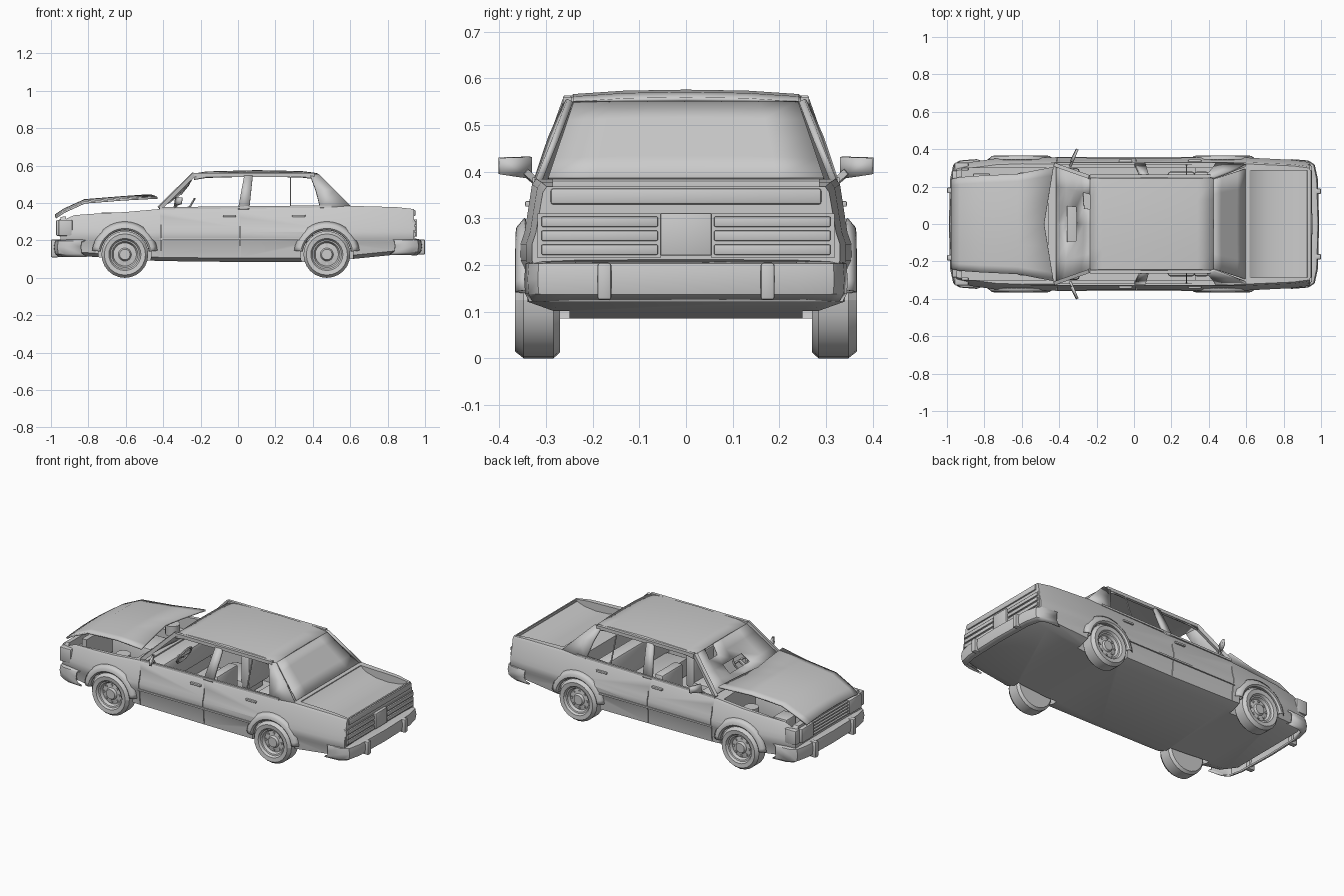
import bpy, bmesh, math
from mathutils import Vector, Matrix

cube = bpy.data.objects.get("Cube")
if cube:
    bpy.data.objects.remove(cube)

tone = (0.6, 0.6, 0.6, 1)
grey = bpy.data.materials.new("plain_grey")
grey.use_nodes = True
grey.diffuse_color = tone
grey.node_tree.nodes["Principled BSDF"].inputs["Base Color"].default_value = tone
parts = []
SIDES = (("near", -1), ("far", 1))
AXLES = (("front", -0.605), ("rear", 0.475))

def finish(name, bm, thick=0):
    bmesh.ops.recalc_face_normals(bm, faces=bm.faces)
    mesh = bpy.data.meshes.new(name)
    bm.to_mesh(mesh)
    bm.free()
    ob = bpy.data.objects.new(name, mesh)
    mesh.materials.append(grey)
    bpy.context.collection.objects.link(ob)
    if thick:
        mod = ob.modifiers.new("sheet", 'SOLIDIFY')
        mod.thickness, mod.offset = thick, 0
    parts.append(ob)
    return ob

# Sheet over rows of points
def grid(name, rows, thick=0, wrap=False, caps=False, skip=()):
    bm = bmesh.new()
    vs = [[bm.verts.new(p) for p in row] for row in rows]
    n = len(rows[0])
    for i in range(len(rows) - 1):
        for j in range(n if wrap else n - 1):
            if (i, j) not in skip:
                k = (j + 1) % n
                bm.faces.new((vs[i][j], vs[i][k], vs[i + 1][k], vs[i + 1][j]))
    if caps:
        bm.faces.new(vs[0])
        bm.faces.new(vs[-1])
    return finish(name, bm, thick)

def box(name, xs, ys, zs, bevel=0):
    bm = bmesh.new()
    lo, hi = Vector((xs[0], ys[0], zs[0])), Vector((xs[1], ys[1], zs[1]))
    mat = Matrix.Translation((lo + hi) / 2) @ Matrix.Diagonal((*(hi - lo), 1))
    bmesh.ops.create_cube(bm, size=1, matrix=mat)
    if bevel:
        bmesh.ops.bevel(bm, geom=bm.edges[:], offset=bevel, segments=2, affect='EDGES', profile=0.5)
    return finish(name, bm)

# Prism from p to q, square or round
def bar(name, p, q, w, d, sides=4):
    p, q = Vector(p), Vector(q)
    bm = bmesh.new()
    r = .5 / math.cos(math.pi / sides)
    mat = (Matrix.Translation((p + q) / 2) @ (q - p).to_track_quat('Z', 'Y').to_matrix().to_4x4()
           @ Matrix.Diagonal((w, d, (q - p).length, 1)) @ Matrix.Rotation(math.pi / sides, 4, 'Z'))
    bmesh.ops.create_cone(bm, cap_ends=True, segments=sides, radius1=r, radius2=r, depth=1, matrix=mat)
    return finish(name, bm)

# Sweep of (radius, y) points around an axle
def arc(profile, cx, s, a0, a1, n):
    return [[(cx + r * math.cos(a), s * y, 0.125 + r * math.sin(a)) for r, y in profile]
            for a in (a0 + (a1 - a0) * i / n for i in range(n + 1))]

def cut(target, cutter):
    mod = target.modifiers.new("cut", 'BOOLEAN')
    mod.operation, mod.solver, mod.object = 'DIFFERENCE', 'EXACT', cutter
    bpy.context.view_layer.objects.active = target
    bpy.ops.object.modifier_apply(modifier=mod.name)
    parts.remove(cutter)
    bpy.data.objects.remove(cutter)

# Lower body lofted along its length: x, half width, top, bottom
stations = [(-.95, .315, .325, .15), (-.88, .33, .335, .12), (-.74, .35, .345, .11),
            (-.6, .356, .352, .10), (-.42, .355, .368, .09), (0, .353, .372, .085),
            (.42, .355, .38, .085), (.6, .355, .385, .10), (.85, .343, .378, .125), (.94, .33, .368, .14)]
rows = []
for x, w, t, b in stations:
    half = [(.8 * w, b), (.96 * w, b + .02), (.975 * w, .19), (w, .21), (w, .245),
            (.975 * w, .27), (.93 * w, t - .012), (.905 * w, t)]
    rows.append([(x, y, z) for y, z in half] + [(x, -y, z) for y, z in reversed(half)])
body = grid("lower_body", rows, wrap=True, caps=True)

# Wheel wells, door seams, cabin, engine bay and sunken boot lid
for side, s in SIDES:
    for end, cx in AXLES:
        cut(body, bar("well", (cx, s * .25, .125), (cx, s * .45, .125), .28, .28, 28))
    for x in (-.415, .01):
        cut(body, box("seam", (x, x + .004), sorted((s * .335, s * .4)), (.11, .36)))
cut(body, box("cabin", (-.39, .325), (-.302, .302), (.11, .5)))
cut(body, box("cabin_rear", (.32, .47), (-.3, .3), (.285, .5)))
cut(body, box("bay_low", (-.9, -.46), (-.235, .235), (.15, .5)))
cut(body, box("bay_high", (-.92, -.463), (-.3, .3), (.28, .5)))
lid = [(.61, .42), (.618, .38), (.655, .355), (.72, .337), (.8, .332), (.88, .341), (.932, .36), (.932, .42)]
cut(body, grid("boot_dip", [[(x, y, z) for x, z in lid] for y in (-.285, .285)], wrap=True, caps=True))

# Bonnet, buckled and sprung open
rows = []
for x, z, w, lag in [(-.975, .322, .24, 0), (-.93, .352, .25, 0), (-.82, .402, .258, 0),
                     (-.62, .418, .268, 0), (-.43, .428, .305, .05)]:
    rows.append([(x - lag * (1 - abs(f)), f * w, z + .014 * (1 - f * f)) for f in (-1, -.85, -.4, 0, .4, .85, 1)])
grid("bonnet", rows, .01)

# Roof
edge = ((-.258, .026), (-.24, .009), (-.13, .002), (0, 0), (.13, .002), (.24, .009), (.258, .026))
crown = [(-.235, .553), (-.17, .564), (.1, .571), (.34, .566), (.425, .555)]
grid("roof", [[(x, y, z - d) for y, d in edge] for x, z in crown], .01)

# Broken windscreen and rear window
def pane(name, lo, hi, dent, skip=()):
    rows = []
    for i in range(5):
        x, w, z = Vector(lo).lerp(Vector(hi), i / 4)
        d = dent * math.sin(math.pi * i / 4)
        rows.append([(x + d * (1 - f * f), f * w, z - d * (1 - f * f)) for f in (-1, -.66, -.33, 0, .33, .66, 1)])
    grid(name, rows, .006, skip=skip)

pane("windscreen", (-.415, .305, .38), (-.235, .24, .55), .02, ((3, 4), (1, 2), (1, 3)))
pane("rear_window", (.595, .295, .387), (.425, .24, .55), -.006)

for side, s in SIDES:
    ys = lambda a, b: sorted((s * a, s * b))
    # Pillars and window frames
    bar("front_pillar_" + side, (-.42, s * .315, .372), (-.235, s * .25, .555), .02, .022)
    grid("middle_pillar_" + side, [[(.0, s * .322, .365), (.06, s * .322, .365)],
                                   [(.035, s * .253, .555), (.08, s * .253, .555)]], .016)
    bar("roof_rail_" + side, (-.235, s * .255, .55), (.41, s * .255, .55), .018, .02)
    bar("window_divider_" + side, (.28, s * .32, .37), (.28, s * .258, .55), .006, .006)
    bar("window_sill_" + side, (-.42, s * .323, .372), (.5, s * .323, .382), .012, .012)
    grid("rear_pillar_" + side, [[(.44, s * .323, .372), (.6, s * .315, .383)],
                                 [(.415, s * .29, .47), (.515, s * .28, .47)],
                                 [(.385, s * .255, .55), (.43, s * .248, .553)]], .014)
    # Door trim, handles and mirror
    box("side_trim_" + side, (-.42, .33), ys(.34, .359), (.203, .213))
    for x in (-.08, .29):
        box("door_handle_" + side, (x, x + .07), ys(.325, .345), (.325, .337), .003)
    bar("mirror_arm_" + side, (-.34, s * .312, .37), (-.325, s * .345, .4), .012, .014)
    grid("mirror_" + side, [[(-.338, s * .333, .385), (-.33, s * .333, .432)],
                            [(-.305, s * .40, .395), (-.302, s * .40, .43)]], .012)
    # Wheels and flared arches
    flare = [(.131, .325), (.132, .356), (.14, .364), (.155, .362), (.175, .345)]
    tyre = [(.001, .35), (.028, .35), (.035, .338), (.062, .334), (.07, .35), (.078, .352),
            (.086, .364), (.11, .367), (.125, .348), (.125, .284), (.112, .27), (.001, .27)]
    for end, cx in AXLES:
        grid(f"{end}_arch_{side}", arc(flare, cx, s, .12, math.pi - .12, 20), .004)
        grid(f"{end}_wheel_{side}", arc(tyre, cx, s, 0, math.tau, 24))
        for k in range(8):
            a = k * math.tau / 8
            x, z = cx + .05 * math.cos(a), .125 + .05 * math.sin(a)
            bar(f"{end}_wheel_nut_{side}", (x, s * .33, z), (x, s * .341, z), .012, .012, 6)
    # Lamps and bumper overriders
    box("headlamp_" + side, (-.972, -.94), ys(.17, .285), (.225, .31), .006)
    box("indicator_" + side, (-.96, -.885), ys(.285, .328), (.225, .31), .006)
    box("rear_lamp_frame_" + side, (.93, .945), ys(.055, .318), (.215, .31))
    for z in (.222, .252, .282):
        box("rear_lamp_" + side, (.94, .953), ys(.06, .31), (z, z + .022), .003)
    box("front_overrider_" + side, (-1, -.96), ys(.165, .195), (.11, .205), .006)
    box("rear_overrider_" + side, (.96, 1), ys(.16, .19), (.125, .205), .006)
    # Suspension towers and front seats
    bar("strut_tower_" + side, (-.6, s * .235, .27), (-.6, s * .235, .33), .08, .08, 16)
    box("seat_base_" + side, (-.2, 0), ys(.05, .25), (.11, .21), .015)
    box("seat_back_" + side, (-.02, .04), ys(.05, .25), (.17, .365), .015)

# Bumpers wrapped round the corners
path = [(.84, .342), (.93, .335), (.962, .315), (.978, .24), (.985, 0)]
path = [(x, -y) for x, y in path] + path[-2::-1]
for name, s, zs in (("front_bumper", -1, (.115, .13, .165, .195, .205)),
                    ("rear_bumper", 1, (.125, .14, .17, .2, .208))):
    grid(name, [[(s * (x - d), y * (1 - d), z) for z, d in zip(zs, (.03, .005, 0, .005, .05))]
                for x, y in path], .01)

# Grille, rear plate and boot lip
box("grille_frame", (-.955, -.94), (-.17, .17), (.22, .315))
for k in range(5):
    box("grille_slat", (-.966, -.95), (-.165, .165), (.228 + k * .018, .236 + k * .018))
box("rear_plate", (.935, .957), (-.055, .055), (.22, .312), .004)
box("boot_lip", (.925, .948), (-.29, .29), (.33, .364), .005)

# Engine bay
box("engine_block", (-.78, -.52), (-.09, .09), (.14, .32), .015)
bar("air_filter", (-.66, .03, .32), (-.66, .03, .35), .14, .14, 20)
box("radiator", (-.9, -.87), (-.2, .2), (.16, .325))
box("battery", (-.86, -.77), (.17, .27), (.27, .33), .005)

# Cabin fittings
box("dashboard", (-.4, -.29), (-.3, .3), (.24, .365), .02)
box("rear_bench", (.18, .325), (-.28, .28), (.11, .22), .015)
box("rear_backrest", (.32, .4), (-.28, .28), (.19, .365), .015)
tilt = Matrix.Translation((-.26, -.14, .375)) @ Matrix.Rotation(math.radians(-60), 4, 'Y')
rim = [(.055 + .006 * math.cos(k * math.tau / 6), .006 * math.sin(k * math.tau / 6)) for k in range(6)]
grid("steering_wheel", [[tilt @ Vector((r * math.cos(a), r * math.sin(a), z)) for r, z in rim]
                        for a in (k * math.tau / 20 for k in range(21))], wrap=True)
bar("steering_spoke", tilt @ Vector((0, -.055, 0)), tilt @ Vector((0, .055, 0)), .012, .006)
bar("steering_column", (-.32, -.14, .34), (-.26, -.14, .375), .02, .02, 8)

# Smooth shading with sharp creases
bpy.context.view_layer.update()
bpy.ops.object.select_all(action='DESELECT')
for ob in parts:
    ob.select_set(True)
bpy.context.view_layer.objects.active = body
bpy.ops.object.shade_smooth_by_angle(angle=math.radians(35))
